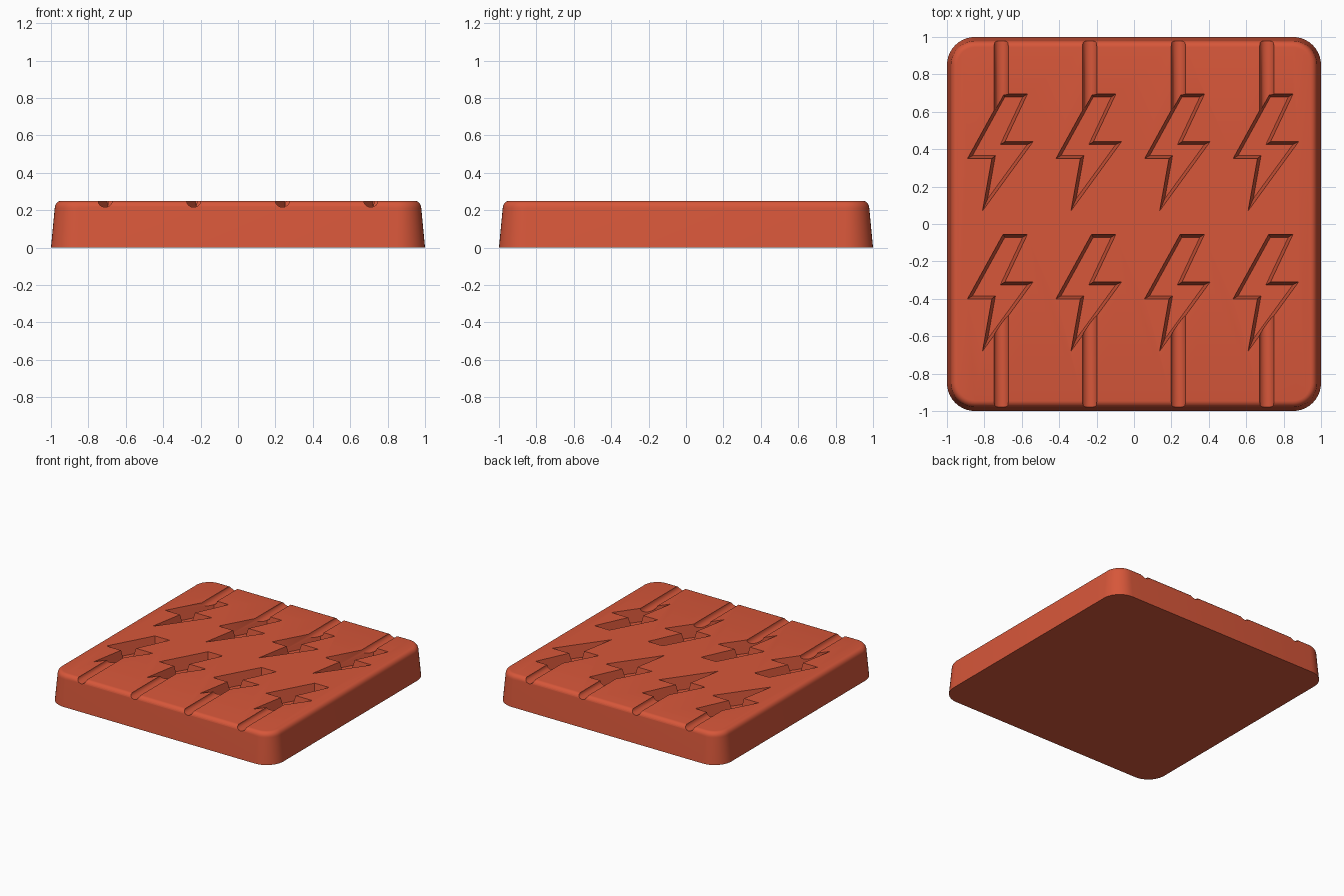
import bpy, bmesh
from math import sin, cos, pi, radians
from mathutils import Vector

cube = bpy.data.objects.get("Cube")
if cube:
    bpy.data.objects.remove(cube, do_unlink=True)

HEIGHT = 0.25
COLUMNS = (-0.71, -0.237, 0.237, 0.71)
ROWS = (0.385, -0.365)

red = bpy.data.materials.new("brick red")
red.use_nodes = True
red.diffuse_color = (0.68, 0.095, 0.042, 1)
red.node_tree.nodes["Principled BSDF"].inputs["Base Color"].default_value = red.diffuse_color


def loft(bm, rings):
    """Skin a closed solid through matching rings of points."""
    loops = [[bm.verts.new(p) for p in ring] for ring in rings]
    for a, b in zip(loops, loops[1:]):
        for i in range(len(a)):
            j = (i + 1) % len(a)
            bm.faces.new((a[i], a[j], b[j], b[i]))
    bm.faces.new(loops[0][::-1])
    bm.faces.new(loops[-1])


def finish(bm, name):
    bmesh.ops.recalc_face_normals(bm, faces=bm.faces)
    mesh = bpy.data.meshes.new(name)
    bm.to_mesh(mesh)
    bm.free()
    mesh.materials.append(red)
    obj = bpy.data.objects.new(name, mesh)
    bpy.context.collection.objects.link(obj)
    return obj


def rounded_square(half, radius, z, steps=10):
    points = []
    for k, (sx, sy) in enumerate(((1, 1), (-1, 1), (-1, -1), (1, -1))):
        for i in range(steps + 1):
            a = (k + i / steps) * pi / 2
            points.append((sx * (half - radius) + radius * cos(a),
                           sy * (half - radius) + radius * sin(a), z))
    return points


def inset(points, d):
    """Move every side of a counter-clockwise outline inward by d."""
    result = []
    for i, p in enumerate(points):
        before = (p - points[i - 1]).normalized()
        after = (points[(i + 1) % len(points)] - p).normalized()
        n1, n2 = Vector((-before.y, before.x)), Vector((-after.y, after.x))
        result.append(p + (n1 + n2) * d / (1 + n1.dot(n2)))
    return result


# Slab: drafted walls with a rounded top rim
bm = bmesh.new()
rings = [rounded_square(1, 0.15, 0)]
for i in range(7):
    a = i / 6 * pi / 2
    shrink = 0.02 + 0.035 * (1 - cos(a))
    rings.append(rounded_square(1 - shrink, 0.15 - shrink, HEIGHT - 0.04 + 0.04 * sin(a)))
loft(bm, rings)
slab = finish(bm, "mould_slab")

# Grooves: round channels from the edges into the bolts
bm = bmesh.new()
for x in COLUMNS:
    for y0, y1 in ((0.52, 1.1), (-1.1, -0.46)):
        profile = [(x + 0.038 * cos(pi + pi * i / 10), HEIGHT + 0.034 * sin(pi + pi * i / 10))
                   for i in range(11)]
        profile += [(x + 0.038, HEIGHT + 0.1), (x - 0.038, HEIGHT + 0.1)]
        loft(bm, [[(px, y, pz) for px, pz in profile] for y in (y0, y1)])
groove_cutter = finish(bm, "groove_cutter")

# Bolts: tapered lightning recesses
bolt = [Vector(p) for p in ((0.01, 0.31), (-0.18, -0.035), (-0.05, -0.035), (-0.10, -0.315),
                            (0.17, 0.055), (0.02, 0.055), (0.14, 0.31))]
bm = bmesh.new()
for x in COLUMNS:
    for y in ROWS:
        rings = []
        for d, z in ((-0.003, HEIGHT + 0.02), (0, HEIGHT), (0.016, HEIGHT - 0.10)):
            rings.append([(x + p.x, y + p.y, z) for p in inset(bolt, d)])
        loft(bm, rings)
bolt_cutter = finish(bm, "bolt_cutter")

# Carve the recesses, then drop the cutters
bpy.context.view_layer.objects.active = slab
slab.select_set(True)
for cutter in (groove_cutter, bolt_cutter):
    cutter.hide_render = True
    mod = slab.modifiers.new(cutter.name, 'BOOLEAN')
    mod.operation = 'DIFFERENCE'
    mod.solver = 'EXACT'
    mod.object = cutter
    bpy.ops.object.modifier_apply(modifier=mod.name)
    bpy.data.objects.remove(cutter, do_unlink=True)
bpy.ops.object.shade_smooth_by_angle(angle=radians(35))
